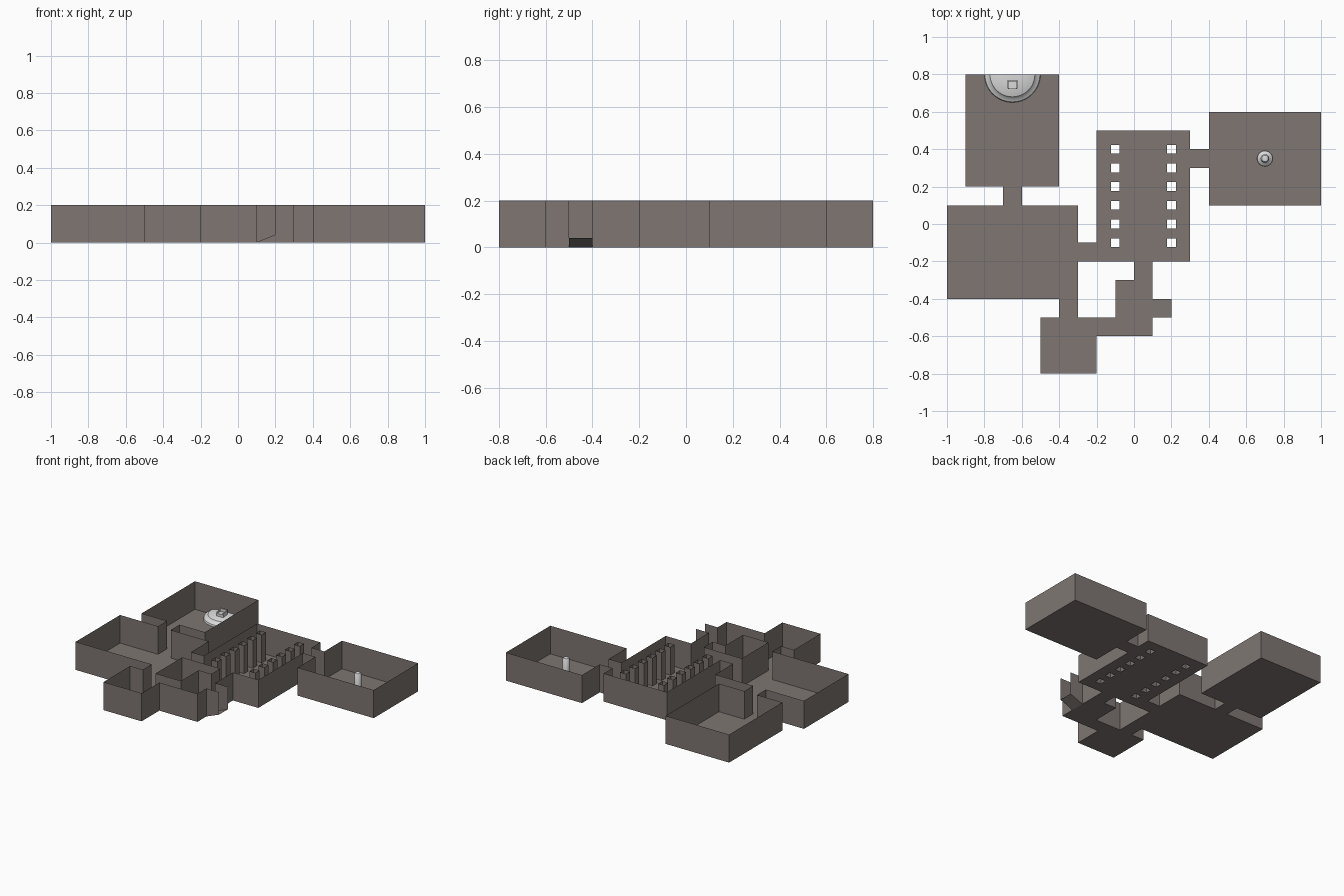
import bpy, bmesh, math
from mathutils import Vector, Matrix

cube = bpy.data.objects.get("Cube")
if cube:
    bpy.data.objects.remove(cube, do_unlink=True)

HEIGHT = 0.2

# Footprints as (x0, x1, y0, y1)
ROOMS = [
    (-0.9, -0.4, 0.2, 0.8),    # throne room
    (-1.0, -0.3, -0.4, 0.1),   # west room
    (-0.2, 0.3, -0.2, 0.5),    # pillared hall
    (0.4, 1.0, 0.1, 0.6),      # east room
    (-0.1, 0.1, -0.6, -0.3),   # entry room
    (-0.5, -0.2, -0.8, -0.5),  # south room
]
PASSAGES = [
    (-0.7, -0.6, 0.1, 0.2),
    (-0.3, -0.2, -0.2, -0.1),
    (0.3, 0.4, 0.3, 0.4),
    (0.0, 0.1, -0.3, -0.2),
    (-0.2, -0.1, -0.6, -0.5),
    (-0.4, -0.3, -0.5, -0.4),
]
RAMP = (0.1, 0.2, -0.5, -0.4)
HALF = 0.0235
PILLARS = [(x - HALF, x + HALF, y / 10 - HALF, y / 10 + HALF)
           for x in (-0.1, 0.2) for y in range(-1, 5)]
SPACES = ROOMS + PASSAGES + [RAMP]


def material(name, color):
    m = bpy.data.materials.new(name)
    m.use_nodes = True
    m.diffuse_color = (*color, 1)
    m.node_tree.nodes["Principled BSDF"].inputs["Base Color"].default_value = (*color, 1)
    return m


stone = material("brown grey stone", (0.21, 0.183, 0.17))
marble = material("pale marble", (0.7, 0.71, 0.7))


def finish(bm, name, mat, smooth=False):
    mesh = bpy.data.meshes.new(name)
    bm.to_mesh(mesh)
    bm.free()
    mesh.materials.append(mat)
    ob = bpy.data.objects.new(name, mesh)
    bpy.context.collection.objects.link(ob)
    if smooth:
        bpy.ops.object.select_all(action='DESELECT')
        ob.select_set(True)
        bpy.context.view_layer.objects.active = ob
        bpy.ops.object.shade_smooth_by_angle(angle=math.radians(40))
    return ob


def within(rects, x, y):
    return any(a < x < b and c < y < d for a, b, c, d in rects)


def ground(x, y):
    # The entrance ramp rises towards the outside
    on_ramp = RAMP[2] - 0.001 < y < RAMP[3] + 0.001
    return max(0, x - RAMP[0]) * 0.4 if on_ramp and x < RAMP[1] + 0.001 else 0


def quad(bm, points):
    bm.faces.new([bm.verts.new(p) for p in points])


# Floor, outer walls and hollow pillars from one grid of footprint edges
cells = SPACES + PILLARS
xs = sorted({round(v, 4) for r in cells for v in r[:2]})
ys = sorted({round(v, 4) for r in cells for v in r[2:]})
floor, walls, pillars = bmesh.new(), bmesh.new(), bmesh.new()


def middle(values, i):
    if i < 0 or i + 1 >= len(values):
        return 9.0
    return (values[i] + values[i + 1]) / 2


for i in range(len(xs) - 1):
    for j in range(len(ys) - 1):
        cx, cy = middle(xs, i), middle(ys, j)
        if not within(SPACES, cx, cy) or within(PILLARS, cx, cy):
            continue
        corners = [(xs[i], ys[j]), (xs[i + 1], ys[j]),
                   (xs[i + 1], ys[j + 1]), (xs[i], ys[j + 1])]
        in_ramp = within([RAMP], cx, cy)
        z = ground if in_ramp else (lambda x, y: 0)
        quad(floor, [(x, y, z(x, y)) for x, y in corners])
        for k, (di, dj) in enumerate([(0, -1), (1, 0), (0, 1), (-1, 0)]):
            nx, ny = middle(xs, i + di), middle(ys, j + dj)
            in_pillar = within(PILLARS, nx, ny)
            if within(SPACES, nx, ny) and not in_pillar:
                continue
            if in_ramp and di == 1:  # open doorway
                continue
            p, q = corners[k], corners[(k + 1) % 4]
            face = [(*p, z(*p)), (*q, z(*q)), (*q, HEIGHT), (*p, HEIGHT)]
            if in_pillar:
                quad(pillars, face[::-1])
            else:
                quad(walls, face)

for bm, name in ((floor, "floor"), (walls, "walls"), (pillars, "pillars")):
    bmesh.ops.remove_doubles(bm, verts=bm.verts, dist=0.0005)
    bmesh.ops.dissolve_limit(bm, angle_limit=0.02, verts=bm.verts, edges=bm.edges)
    finish(bm, name, stone)


def lathe(name, profile, center, start, sweep, steps):
    bm = bmesh.new()
    turn = Matrix.Rotation(start, 3, 'Z')
    verts = [bm.verts.new(turn @ Vector((r, 0, z))) for r, z in profile]
    edges = [bm.edges.new(pair) for pair in zip(verts, verts[1:])]
    bmesh.ops.spin(bm, geom=verts + edges, cent=(0, 0, 0), axis=(0, 0, 1),
                   angle=sweep, steps=steps)
    bmesh.ops.remove_doubles(bm, verts=bm.verts, dist=0.0001)
    bmesh.ops.recalc_face_normals(bm, faces=bm.faces)
    bmesh.ops.translate(bm, vec=center, verts=bm.verts)
    return finish(bm, name, marble, True)


# Half round stepped dais against the back wall
lathe("dais", [(0.15, 0), (0.147, 0.012), (0.125, 0.022), (0.12, 0.032),
               (0.09, 0.042), (0.05, 0.047), (0, 0.048)],
      (-0.65, 0.8, 0), math.pi, math.pi, 24)

# Column with a flared foot and rounded head
lathe("column", [(0.042, 0), (0.041, 0.01), (0.03, 0.018), (0.023, 0.025),
                 (0.023, 0.14), (0.017, 0.148), (0, 0.152)],
      (0.7, 0.35, 0), 0, math.tau, 24)


# Throne on the dais
def box(name, center, size):
    bm = bmesh.new()
    bmesh.ops.create_cube(bm, size=1)
    bmesh.ops.scale(bm, vec=size, verts=bm.verts)
    bmesh.ops.translate(bm, vec=center, verts=bm.verts)
    return finish(bm, name, marble)


box("throne_seat", (-0.65, 0.745, 0.05), (0.05, 0.045, 0.025))
box("throne_back", (-0.65, 0.766, 0.06), (0.052, 0.01, 0.045))
for side, name in ((-1, "right"), (1, "left")):
    box("throne_arm_" + name, (-0.65 + side * 0.023, 0.744, 0.055), (0.008, 0.04, 0.032))
